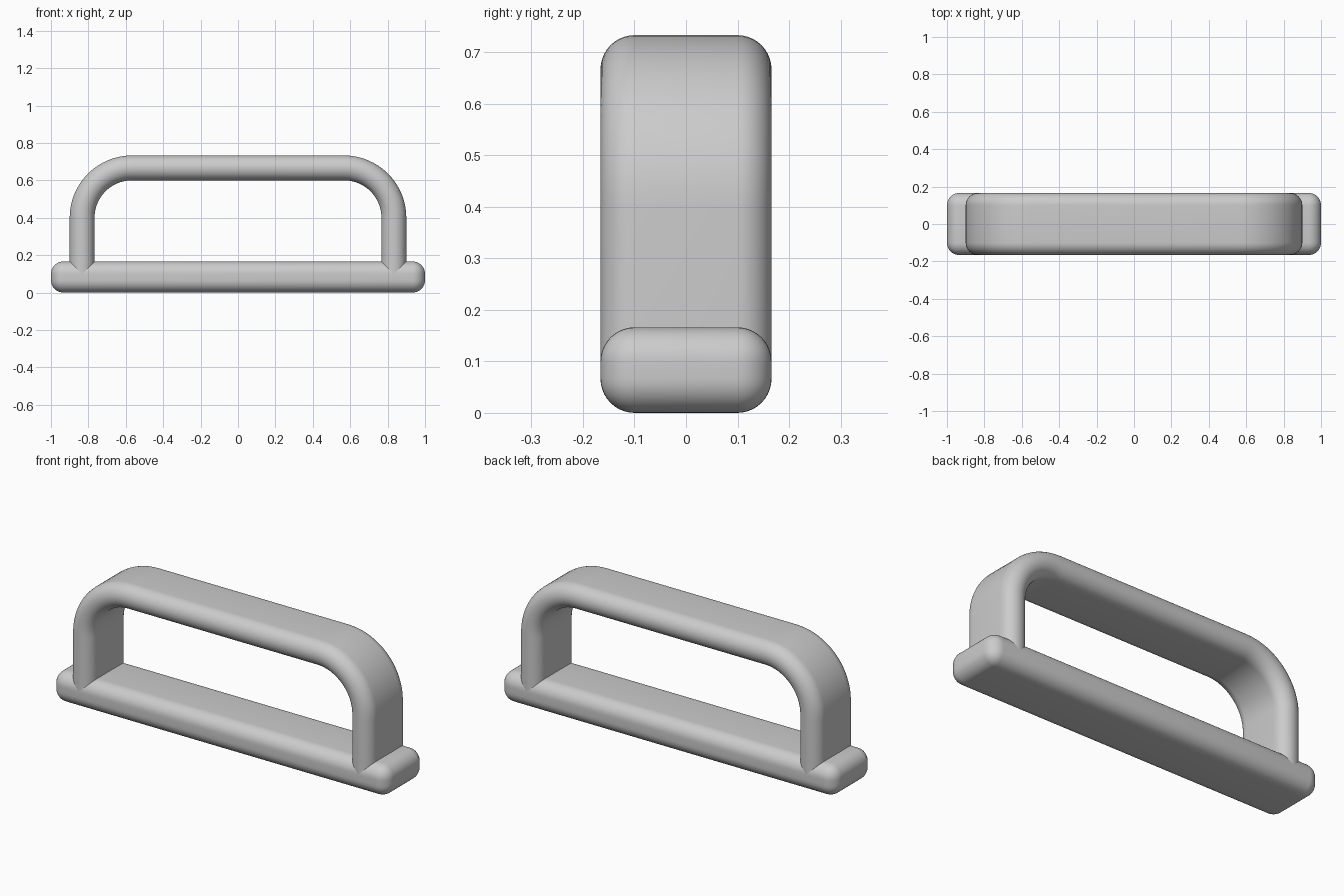
import bpy, bmesh, math

if "Cube" in bpy.data.objects:
    bpy.data.objects.remove(bpy.data.objects["Cube"], do_unlink=True)

HALF_DEPTH = 0.166      # shared depth of base and handle
ROUND = 0.0665          # edge rounding radius
SEG = 10

grey = bpy.data.materials.new("light_grey")
grey.use_nodes = True
colour = (0.6, 0.6, 0.6, 1)
grey.diffuse_color = colour
grey.node_tree.nodes["Principled BSDF"].inputs["Base Color"].default_value = colour


def finish(name, bm):
    bmesh.ops.recalc_face_normals(bm, faces=bm.faces)
    mesh = bpy.data.meshes.new(name)
    bm.to_mesh(mesh)
    bm.free()
    obj = bpy.data.objects.new(name, mesh)
    bpy.context.collection.objects.link(obj)
    mesh.materials.append(grey)
    bpy.ops.object.select_all(action='DESELECT')
    obj.select_set(True)
    bpy.context.view_layer.objects.active = obj
    bpy.ops.object.shade_smooth_by_angle(angle=math.radians(35))
    return obj


# Base bar: box with every edge rounded
bm = bmesh.new()
bmesh.ops.create_cube(bm, size=1)
for v in bm.verts:
    v.co.x *= 2.0
    v.co.y *= 2 * HALF_DEPTH
    v.co.z = (v.co.z + 0.5) * 0.166
bmesh.ops.bevel(bm, geom=bm.edges[:], offset=ROUND, segments=SEG,
                profile=0.5, affect='EDGES')
finish("base_bar", bm)

# Handle cross-section: a slot shape, (offset outward, depth)
section = []
for side in (1, -1):
    for i in range(SEG * 2 + 1):
        a = math.pi * i / (SEG * 2)
        section.append((side * ROUND * math.cos(a),
                        side * (HALF_DEPTH - ROUND + ROUND * math.sin(a))))

# Handle path: (x, z, direction of the outer side), one leg and corner, then mirrored
BEND_X, BEND_Z, BEND_R = 0.567, 0.4, 0.2665
half = [(BEND_X + BEND_R, 0.1, 0.0)]
for i in range(17):
    a = math.pi / 2 * i / 16
    half.append((BEND_X + BEND_R * math.cos(a), BEND_Z + BEND_R * math.sin(a), a))
path = half + [(-x, z, math.pi - a) for x, z, a in reversed(half)]

# Handle: sweep the section along the path and cap the ends
bm = bmesh.new()
rings = [[bm.verts.new((x + o * math.cos(a), y, z + o * math.sin(a)))
          for o, y in section] for x, z, a in path]
n = len(section)
for r, s in zip(rings, rings[1:]):
    for i in range(n):
        j = (i + 1) % n
        bm.faces.new((r[i], r[j], s[j], s[i]))
bm.faces.new(rings[0])
bm.faces.new(rings[-1])
finish("handle", bm)
